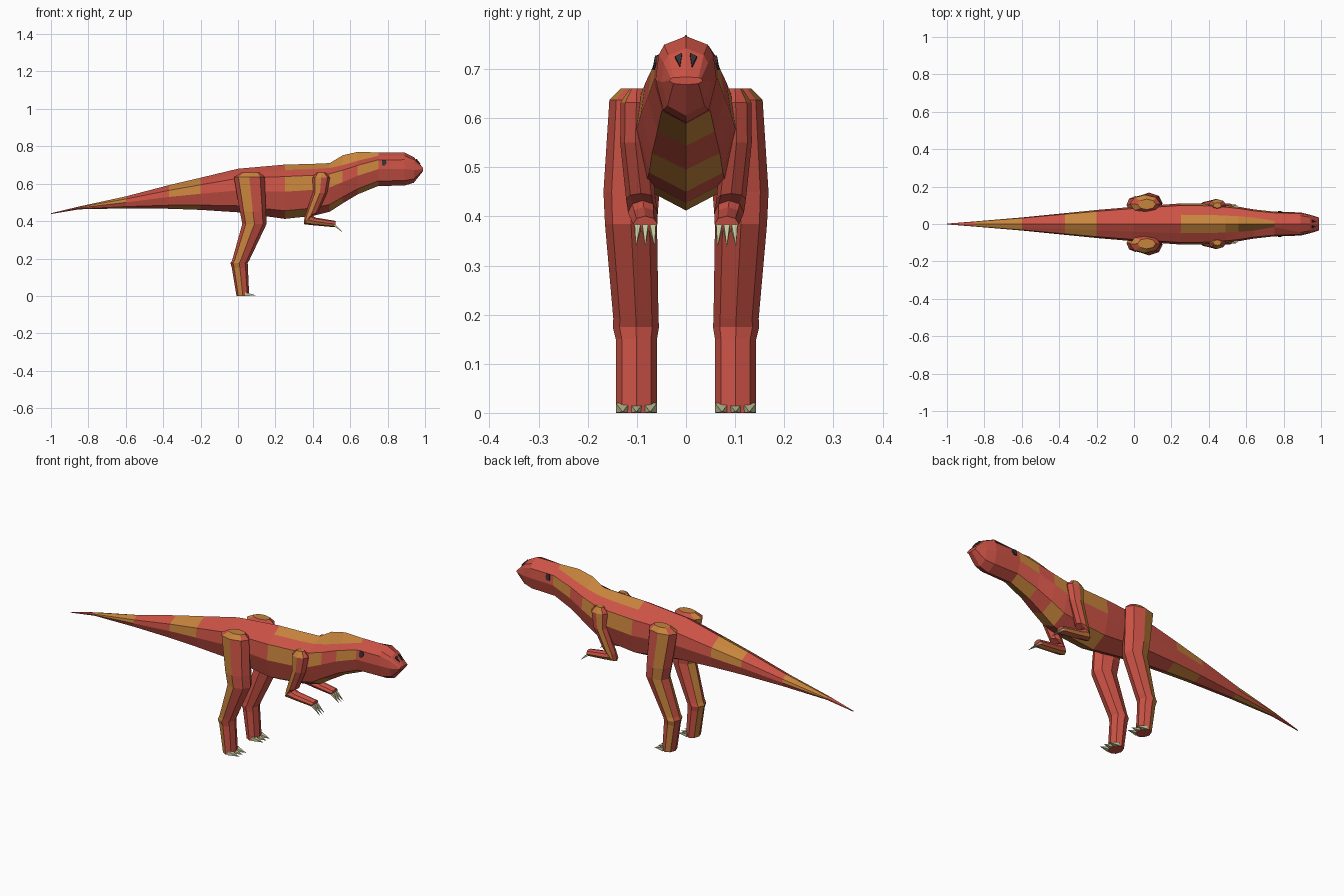
import bpy, bmesh, math
from mathutils import Vector

if "Cube" in bpy.data.objects:
    bpy.data.objects.remove(bpy.data.objects["Cube"])


def material(name, rgb):
    m = bpy.data.materials.new(name)
    m.diffuse_color = (*rgb, 1)
    m.use_nodes = True
    m.node_tree.nodes["Principled BSDF"].inputs["Base Color"].default_value = m.diffuse_color
    return m


RED = material("brick red", (0.60, 0.085, 0.06))
ORANGE = material("ochre orange", (0.57, 0.23, 0.046))
CREAM = material("claw cream", (0.58, 0.58, 0.33))
DARK = material("eye dark", (0.035, 0.03, 0.035))


def loft(name, rings, mats, rule):
    """Skin closed rings, cap both ends; rule(segment, side) gives the material index."""
    bm = bmesh.new()
    vs = [[bm.verts.new(p) for p in r] for r in rings]
    n = len(rings[0])
    for i in range(len(vs) - 1):
        for j in range(n):
            k = (j + 1) % n
            f = bm.faces.new((vs[i][j], vs[i][k], vs[i + 1][k], vs[i + 1][j]))
            f.material_index = rule(i, j)
    for row, i in ((vs[0], -1), (vs[-1], len(vs) - 1)):
        bm.faces.new(row).material_index = rule(i, 0)
    finish(name, bm, mats)


def finish(name, bm, mats):
    bmesh.ops.recalc_face_normals(bm, faces=bm.faces)
    me = bpy.data.meshes.new(name)
    bm.to_mesh(me)
    bm.free()
    for m in mats:
        me.materials.append(m)
    bpy.context.collection.objects.link(bpy.data.objects.new(name, me))


def claw(name, x, y, z, w, h, tip):
    """Pyramid claw from an upright base to a point."""
    bm = bmesh.new()
    base = [bm.verts.new((x, y + a * w, z + b * h)) for a, b in ((-1, 0), (1, 0), (1, 1), (-1, 1))]
    t = bm.verts.new(tip)
    bm.faces.new(base)
    for i in range(4):
        bm.faces.new((base[i], base[(i + 1) % 4], t))
    finish(name, bm, [CREAM])


def plate(name, pts, depth):
    """Thin dark plate, extruded along the depth vector."""
    loft(name, [pts, [Vector(p) + Vector(depth) for p in pts]], [DARK], lambda i, j: 0)


# Body from tail tip to snout: x, top, bottom, half width, crest rise, dorsal strip fraction
BODY = [
    (-1.00, .442, .438, .002, 0, .45), (-.85, .478, .463, .014, 0, .45),
    (-.60, .532, .468, .035, 0, .45), (-.37, .592, .466, .058, 0, .45),
    (-.20, .632, .460, .075, 0, .45), (.00, .680, .447, .092, 0, .45),
    (.25, .702, .412, .110, 0, .45), (.40, .706, .428, .108, 0, .45),
    (.49, .710, .450, .100, 0, .45), (.56, .722, .495, .092, .03, .45),
    (.64, .742, .543, .078, .028, .45), (.75, .767, .588, .066, 0, .25),
    (.89, .767, .590, .062, 0, .72), (.94, .742, .605, .050, 0, .72),
    (.99, .684, .668, .034, 0, .75)]


def body_ring(x, top, bot, w, crest, strip):
    h = top - bot
    half = [(strip * w, .10), (.9 * w, .22), (w, .5), (.75 * w, .85)]
    right = [(x, -y, top - f * h) for y, f in half]
    left = [(x, y, top - f * h) for y, f in reversed(half)]
    return [(x, 0, top + crest)] + right + [(x, 0, bot)] + left


def body_color(i, j):
    side = min(j, 9 - j)            # 0 back, 1 shoulder, 2 flank, 3 lower flank, 4 belly
    if i in (1, 3):                 # tail bands
        return int(side != 3)
    if side == 0 and 6 <= i <= 10:  # orange back and crest
        return 1
    return int(i in (6, 8, 10) and side in (2, 4))


loft("body", [body_ring(*r) for r in BODY], [RED, ORANGE], body_color)

# Limb sections: x, z, tilt in degrees, radius, y, y radius
LEG = [
    (.068, .660, 0, .048, .105, .028), (.060, .637, 0, .082, .108, .048),
    (.080, .450, 0, .070, .111, .057), (.088, .385, 0, .065, .112, .053),
    (.015, .192, 0, .046, .102, .046), (.006, .175, 0, .046, .102, .047),
    (.010, .150, 0, .043, .101, .042), (.026, .000, 0, .034, .101, .042)]
ARM = [
    (.445, .660, 0, .022, .100, .015), (.445, .632, 0, .047, .101, .032),
    (.438, .550, 0, .038, .103, .031), (.392, .435, 18, .038, .092, .030),
    (.372, .408, 50, .032, .088, .030), (.410, .398, 80, .021, .086, .028),
    (.520, .384, 80, .017, .083, .025)]


def limb_ring(s, x, z, tilt, r, y, ry):
    t = math.radians(tilt)
    ring = []
    for k in range(8):
        a = k * math.pi / 4
        u = r * math.cos(a)
        ring.append((x + u * math.cos(t), s * (y + ry * math.sin(a)), z + u * math.sin(t)))
    return ring


def limb_color(i, j):
    if i == -1:                     # shoulder or hip cap
        return 1
    if i == 0:                      # sloping rim round the cap
        return int(j in (1, 2, 4))
    return int(j in (2, 4))         # stripes on the outer back and inner back faces


for s, label in ((-1, "right"), (1, "left")):
    loft(label + "_leg", [limb_ring(s, *r) for r in LEG], [RED, ORANGE], limb_color)
    loft(label + "_arm", [limb_ring(s, *r) for r in ARM], [RED, ORANGE], limb_color)
    for k in (-1, 0, 1):
        # Toe and finger claws
        y = s * (.101 + k * .028)
        claw(f"{label}_toe_claw_{k + 2}", .038, y, 0, .014, .02, (.10, y, .002))
        y = s * (.083 + k * .015)
        claw(f"{label}_finger_claw_{k + 2}", .512, y, .374, .007, .018, (.562, y + k * s * .004, .338))
    # Eye on the flank of the head
    eye = [(.770, s * .0635, .698), (.785, s * .0635, .698), (.795, s * .060, .712),
           (.790, s * .058, .728), (.770, s * .058, .728)]
    plate(label + "_eye", eye, (0, s * .005, 0))
    # Nostril on the slope of the snout
    nostril = [(.951, s * .008, .729), (.953, s * .022, .722), (.972, s * .012, .702)]
    plate(label + "_nostril", nostril, (.004, 0, .004))
